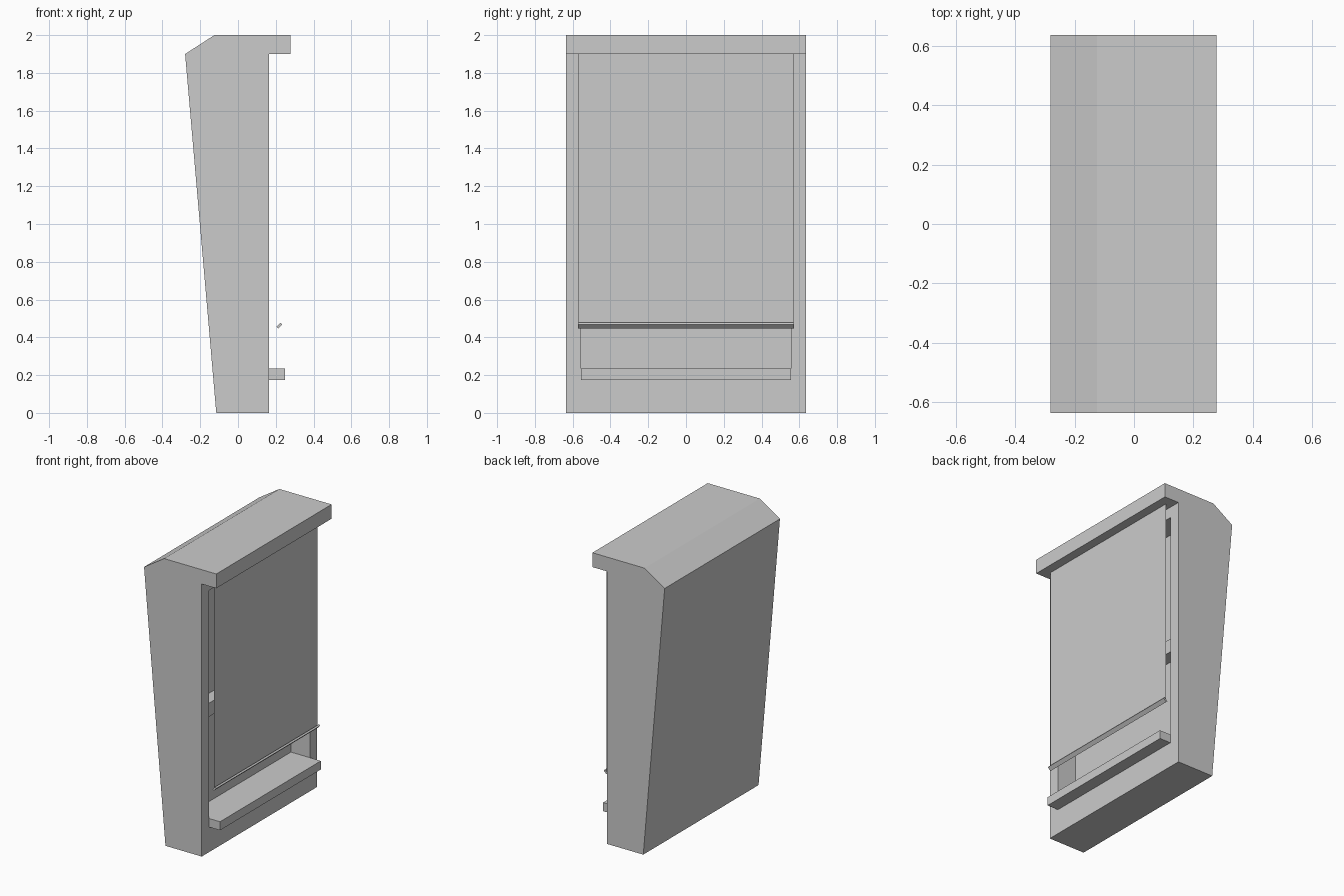
import bpy
import bmesh
from math import radians
from mathutils import Matrix, Vector

cube = bpy.data.objects.get("Cube")
if cube:
    bpy.data.objects.remove(cube, do_unlink=True)

GREY = (0.6, 0.6, 0.6, 1)
grey = bpy.data.materials.new("plain grey")
grey.use_nodes = True
grey.diffuse_color = GREY
grey.node_tree.nodes["Principled BSDF"].inputs["Base Color"].default_value = GREY


def finish(name, bm):
    bmesh.ops.recalc_face_normals(bm, faces=bm.faces)
    mesh = bpy.data.meshes.new(name)
    bm.to_mesh(mesh)
    bm.free()
    mesh.materials.append(grey)
    obj = bpy.data.objects.new(name, mesh)
    bpy.context.collection.objects.link(obj)
    return obj


def extrude_profile(name, profile, half_width):
    """Sweep an x-z outline across the width of the cabinet."""
    bm = bmesh.new()
    face = bm.faces.new([bm.verts.new((x, -half_width, z)) for x, z in profile])
    swept = bmesh.ops.extrude_face_region(bm, geom=[face])["geom"]
    verts = [v for v in swept if isinstance(v, bmesh.types.BMVert)]
    bmesh.ops.translate(bm, verts=verts, vec=(0, 2 * half_width, 0))
    return finish(name, bm)


def box(name, x0, x1, half_width, z0, z1):
    return extrude_profile(name, [(x0, z0), (x1, z0), (x1, z1), (x0, z1)], half_width)


FACE_X = 0.165      # plane of the cabinet opening
BACK_X = 0.02       # back wall of the recess
OPENING = 0.555     # half width of the opening

# Cabinet with leaning back, bevelled top and overhanging hood
cabinet = extrude_profile("cabinet", [
    (-0.115, 0), (FACE_X, 0), (FACE_X, 1.9), (0.277, 1.9),
    (0.277, 2), (-0.125, 2), (-0.28, 1.9)], 0.635)

# Recess cut into the cabinet
cutter = box("recess_cutter", BACK_X, 0.4, OPENING, 0.235, 1.825)
cutter.hide_render = True
cut = cabinet.modifiers.new("recess", 'BOOLEAN')
cut.operation = 'DIFFERENCE'
cut.solver = 'EXACT'
cut.object = cutter
bpy.context.view_layer.objects.active = cabinet
bpy.ops.object.modifier_apply(modifier=cut.name)
bpy.data.objects.remove(cutter, do_unlink=True)

# Shelves: one inside the recess, one counter at its foot
box("inner_shelf", BACK_X, 0.105, OPENING, 0.895, 0.99)
box("counter", FACE_X, 0.25, OPENING, 0.175, 0.235)

# Hanging blind, a single thin sheet
bm = bmesh.new()
bm.faces.new([bm.verts.new((0.214, y, z)) for y, z in
              [(-0.57, 0.46), (0.57, 0.46), (0.57, 1.9), (-0.57, 1.9)]])
blind = finish("blind", bm)
if blind.data.polygons[0].normal.x < 0:
    blind.data.flip_normals()

# Tilted rail along the bottom of the blind
rail = box("blind_rail", -0.015, 0.015, 0.572, -0.0065, 0.0065)
rail.data.transform(Matrix.Translation(Vector((0.219, 0, 0.463)))
                    @ Matrix.Rotation(radians(-45), 4, 'Y'))
